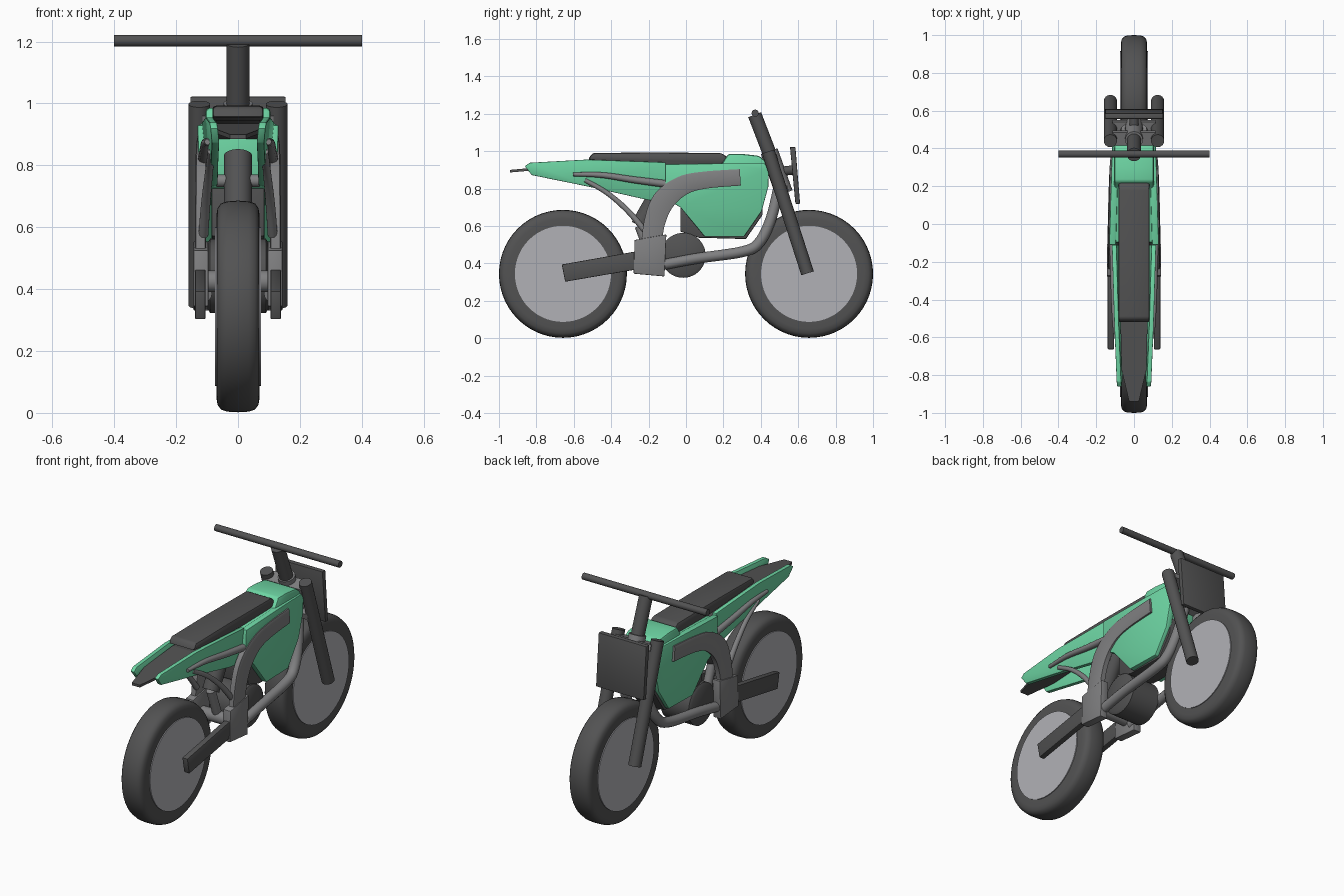
import bpy, bmesh, math
from mathutils import Vector

if "Cube" in bpy.data.objects:
    bpy.data.objects.remove(bpy.data.objects["Cube"])


def material(name, rgb):
    m = bpy.data.materials.new(name)
    m.diffuse_color = (*rgb, 1)
    m.use_nodes = True
    m.node_tree.nodes["Principled BSDF"].inputs["Base Color"].default_value = m.diffuse_color
    return m


DARK = material("dark rubber", (0.085, 0.085, 0.086))
GRAY = material("frame gray", (0.215, 0.215, 0.22))
RIM = material("rim silver", (0.44, 0.44, 0.47))
GREEN = material("mint green", (0.155, 0.67, 0.37))


def make(name, verts, faces, mat, bevel=0, smooth=True):
    me = bpy.data.meshes.new(name)
    me.from_pydata([tuple(v) for v in verts], [], faces)
    bm = bmesh.new()
    bm.from_mesh(me)
    bmesh.ops.recalc_face_normals(bm, faces=bm.faces)
    if bevel:
        edges = [e for e in bm.edges if e.calc_face_angle(0) > 0.5]
        bmesh.ops.bevel(bm, geom=edges, offset=bevel, segments=2,
                        profile=0.5, affect='EDGES', clamp_overlap=True)
    for f in bm.faces:
        f.smooth = smooth
    for e in bm.edges:
        e.smooth = e.calc_face_angle(0) < math.radians(35)
    bm.to_mesh(me)
    bm.free()
    me.materials.append(mat)
    ob = bpy.data.objects.new(name, me)
    bpy.context.collection.objects.link(ob)
    return ob


def slab(name, outline, outer, inner, mat, bevel=0, side=1):
    """Extrude a (y, z) outline between two x functions of (y, z)."""
    n = len(outline)
    verts = [(side * f(y, z), y, z) for f in (outer, inner) for y, z in outline]
    faces = [tuple(range(n)), tuple(range(n, 2 * n))]
    faces += [(i, (i + 1) % n, (i + 1) % n + n, i + n) for i in range(n)]
    return make(name, verts, faces, mat, bevel)


def block(name, outline, half, mat, bevel=0):
    return slab(name, outline, lambda y, z: half, lambda y, z: -half, mat, bevel)


def spline(pts, steps):
    """Catmull-Rom through points of any dimension."""
    p = [pts[0]] + list(pts) + [pts[-1]]
    out = []
    for a, b, c, d in zip(p, p[1:], p[2:], p[3:]):
        for k in range(steps):
            t = k / steps
            out.append([0.5 * (2 * q + (r - o) * t + (2 * o - 5 * q + 4 * r - s) * t * t
                               + (3 * q - o - 3 * r + s) * t ** 3)
                        for o, q, r, s in zip(a, b, c, d)])
    return out + [list(pts[-1])]


def sweep(name, pts, mat, depth=None, steps=6, sides=16, side=1, box=False):
    """Tube along (x, y, z, radius); box gives a rectangular section of half depth."""
    path = spline(pts, steps)
    pos = [Vector((side * q[0], q[1], q[2])) for q in path]
    if box:
        c = 0.8
        ring = [(1, c), (c, 1), (-c, 1), (-1, c), (-1, -c), (-c, -1), (c, -1), (1, -c)]
    else:
        ring = [(math.cos(a), math.sin(a)) for a in
                (2 * math.pi * i / sides for i in range(sides))]
    n, verts = len(ring), []
    for i, p in enumerate(pos):
        t = (pos[min(i + 1, len(pos) - 1)] - pos[max(i - 1, 0)]).normalized()
        ref = Vector((0, 1, 0)) if abs(t.x) > 0.9 else Vector((1, 0, 0))
        u = (ref - t * ref.dot(t)).normalized()
        v = t.cross(u)
        w = path[i][3]
        verts += [p + u * a * (depth or w) + v * b * w for a, b in ring]
    m = len(pos)
    faces = [(k * n + i, k * n + (i + 1) % n, (k + 1) * n + (i + 1) % n, (k + 1) * n + i)
             for k in range(m - 1) for i in range(n)]
    faces += [tuple(range(n)), tuple(range((m - 1) * n, m * n))]
    return make(name, verts, faces, mat)


def rod(name, a, b, r, mat, sides=24):
    return sweep(name, [(*a, r), (*b, r)], mat, steps=1, sides=sides)


def lathe(name, profile, y, z, mat, seg=56):
    """Revolve an (x, r) profile about an axle along x; ends are capped."""
    n = len(profile)
    verts = [(x, y + r * math.cos(a), z + r * math.sin(a))
             for a in (2 * math.pi * k / seg for k in range(seg)) for x, r in profile]
    faces = [(k * n + i, k * n + i + 1, (k + 1) % seg * n + i + 1, (k + 1) % seg * n + i)
             for k in range(seg) for i in range(n - 1)]
    faces += [tuple(k * n + e for k in range(seg)) for e in (0, n - 1)]
    return make(name, verts, faces, mat)


# Wheels
half = [(0.07, 0.25), (0.07, 0.295), (0.066, 0.318), (0.055, 0.333), (0.035, 0.34), (0, 0.342)]
tyre = half + [(-x, r) for x, r in reversed(half[:-1])]
for label, y in (("rear", -0.658), ("front", 0.658)):
    lathe(label + "_tyre", tyre, y, 0.344, DARK)
    lathe(label + "_rim", [(0.075, 0.257), (-0.075, 0.257)], y, 0.344, RIM)

# Handlebar, stem and steering head
rod("handlebar", (-0.4, 0.37, 1.203), (0.4, 0.37, 1.203), 0.019, DARK)
rod("stem", (0, 0.367, 1.195), (0, 0.50, 0.85), 0.037, DARK)
rod("steering_head", (0, 0.445, 1.0), (0, 0.525, 0.775), 0.047, GRAY)
for label, y, z in (("upper", 0.455, 0.955), ("lower", 0.51, 0.79)):
    block(label + "_fork_clamp", [(y - 0.04, z + 0.005), (y + 0.03, z + 0.03),
          (y + 0.04, z - 0.005), (y - 0.03, z - 0.03)], 0.115, GRAY)

# Number plate with its mounting stub
block("number_plate", [(0.556, 1.022), (0.585, 1.022), (0.61, 0.718), (0.585, 0.718)],
      0.154, DARK, 0.004)
rod("plate_mount", (0, 0.49, 0.89), (0, 0.58, 0.9), 0.025, DARK)

# Engine core, crankcase and shock absorber
block("engine_core", [(-0.03, 0.76), (-0.03, 0.57), (0.07, 0.537), (0.32, 0.53),
                      (0.41, 0.66), (0.41, 0.78)], 0.085, DARK, 0.006)
lathe("crankcase", [(0.10, 0.105), (0.09, 0.12), (-0.09, 0.12), (-0.10, 0.105)],
      -0.015, 0.443, DARK)
rod("shock_absorber", (0, -0.25, 0.60), (0, -0.12, 0.83), 0.046, DARK)
rod("shock_spindle", (-0.07, -0.17, 0.75), (0.07, -0.17, 0.75), 0.02, GRAY)
rod("shock_link", (0, -0.25, 0.60), (0, -0.19, 0.44), 0.025, GRAY)
rod("swingarm_pivot", (-0.125, -0.19, 0.425), (0.125, -0.19, 0.425), 0.035, GRAY)

# Seat and rear fender
block("seat", [(-0.525, 0.955), (-0.50, 0.99), (-0.18, 0.993), (0.19, 0.99),
               (0.225, 0.965), (0.22, 0.93), (-0.1, 0.925), (-0.45, 0.945)], 0.083, DARK, 0.012)
fender = [(0.072, -0.1, 0.90), (0.072, -0.5, 0.935), (0.066, -0.77, 0.915), (0.026, -0.94, 0.90)]
fv = [(s * x, y, z - d) for x, y, z in fender for s in (1, -1) for d in (0, 0.014)]
ff = [(0, 1, 3, 2), (12, 13, 15, 14)]
for k in (0, 4, 8):
    ff += [(k + a, k + b, k + b + 4, k + a + 4) for a, b in ((0, 1), (1, 3), (3, 2), (2, 0))]
make("rear_fender", fv, ff, DARK, smooth=False)

# Fuel tank body
block("fuel_tank", [(-0.1, 0.925), (0.19, 0.93), (0.225, 0.985), (0.30, 0.985), (0.39, 0.975),
                    (0.435, 0.94), (0.44, 0.82), (0.40, 0.72), (-0.02, 0.72), (-0.1, 0.76)],
      0.105, GREEN, 0.012)

tail = [(-0.862, 0.92), (-0.835, 0.938), (-0.53, 0.955), (-0.11, 0.94), (-0.11, 0.73),
        (-0.20, 0.738), (-0.52, 0.81), (-0.825, 0.872)]
shroud = [(-0.11, 0.93), (0.22, 0.935), (0.42, 0.935), (0.442, 0.90), (0.44, 0.81), (0.405, 0.68),
          (0.31, 0.543), (0.10, 0.543), (-0.03, 0.70), (-0.11, 0.745)]


def tail_x(y, z):
    return 0.117 + 0.034 * (y + 0.11) + 0.12 * (z - 0.94)


def shroud_x(y, z):
    return 0.124 - 0.03 * (y - 0.1) + 0.03 * (z - 0.9)


for s, lab in ((1, "right_"), (-1, "left_")):
    # Body panels
    slab(lab + "tail_panel", tail, tail_x, lambda y, z: tail_x(y, z) - 0.024, GREEN, 0.003, s)
    slab(lab + "shroud", shroud, shroud_x, lambda y, z: shroud_x(y, z) - 0.035, GREEN, 0.004, s)
    # Fork leg
    rod(lab + "fork_leg", (s * 0.125, 0.44, 0.998), (s * 0.125, 0.65, 0.347), 0.035, DARK)
    # Main spar curving from the tank down to the pivot plate
    sweep(lab + "frame_spar", [(0.112, 0.29, 0.86, 0.044), (0.115, 0.10, 0.845, 0.046),
          (0.118, -0.02, 0.815, 0.052), (0.12, -0.12, 0.735, 0.06),
          (0.121, -0.17, 0.61, 0.056), (0.122, -0.19, 0.44, 0.055)],
          GRAY, depth=0.018, side=s, box=True)
    slab(lab + "pivot_plate", [(-0.275, 0.525), (-0.105, 0.555), (-0.115, 0.33), (-0.28, 0.345)],
         lambda y, z: 0.144, lambda y, z: 0.096, GRAY, 0.004, s)
    # Lower cradle tube
    sweep(lab + "cradle_tube", [(0.112, -0.16, 0.385, 0.028), (0.11, 0.05, 0.425, 0.028),
          (0.10, 0.30, 0.462, 0.029), (0.088, 0.39, 0.51, 0.029), (0.068, 0.455, 0.64, 0.029),
          (0.04, 0.50, 0.83, 0.028)], GRAY, side=s)
    # Tail rail and thin subframe strut
    sweep(lab + "tail_rail", [(0.098, -0.605, 0.876, 0.010), (0.104, -0.45, 0.872, 0.015),
          (0.107, -0.28, 0.847, 0.018), (0.11, -0.11, 0.825, 0.02)], GRAY, side=s)
    sweep(lab + "subframe_strut", [(0.086, -0.54, 0.845, 0.012), (0.094, -0.42, 0.775, 0.013),
          (0.104, -0.31, 0.68, 0.015), (0.112, -0.22, 0.575, 0.016)], GRAY, side=s)
    # Swingarm
    slab(lab + "swingarm", [(-0.664, 0.394), (-0.25, 0.467), (-0.15, 0.465), (-0.15, 0.385),
                            (-0.25, 0.37), (-0.646, 0.302)],
         lambda y, z: 0.139, lambda y, z: 0.105, DARK, 0.004, s)
